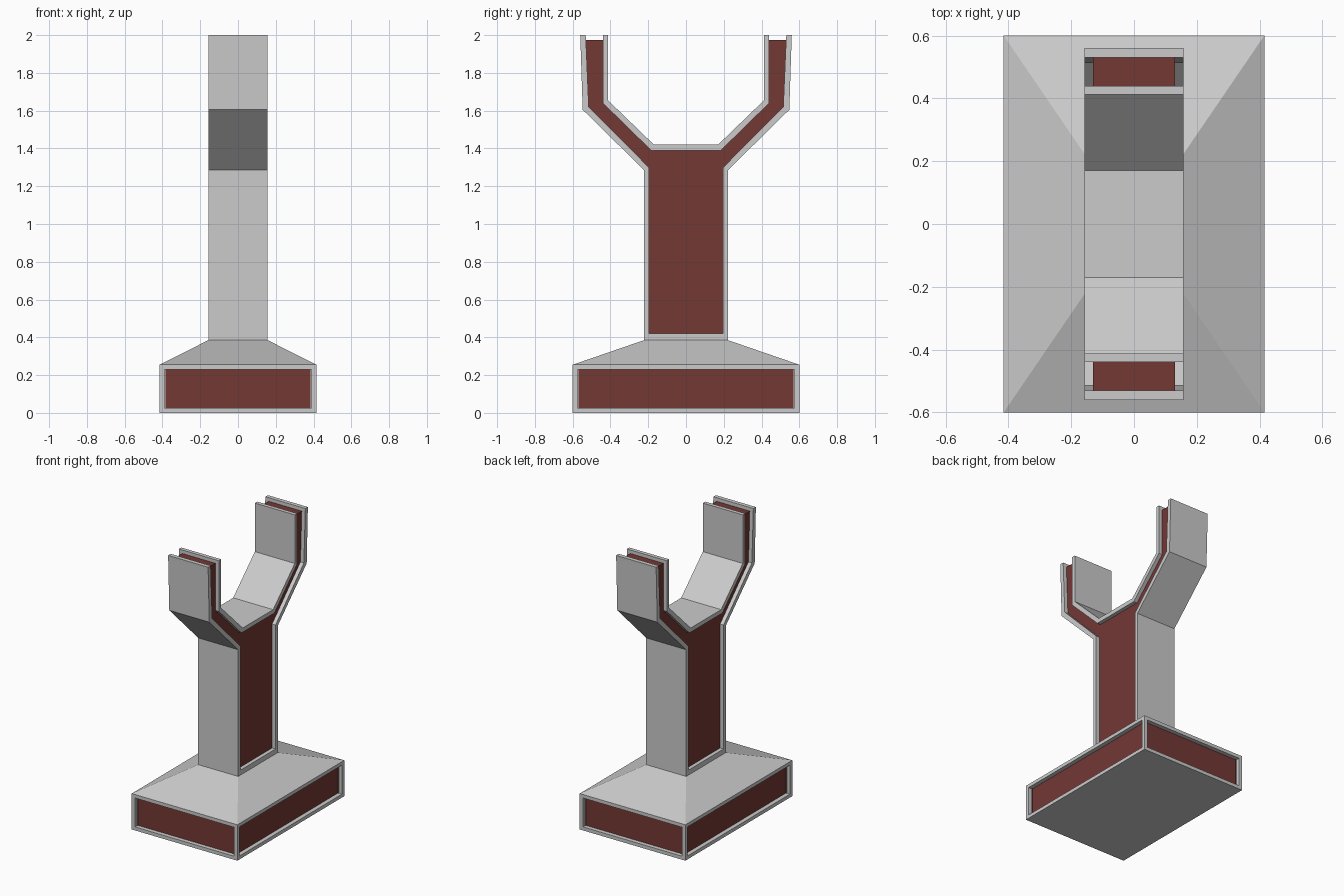
import bpy, bmesh

if "Cube" in bpy.data.objects:
    bpy.data.objects.remove(bpy.data.objects["Cube"])

red = bpy.data.materials.new("panel_red")
red.diffuse_color = (0.17, 0.04, 0.034, 1)
red.use_nodes = True
red.node_tree.nodes["Principled BSDF"].inputs["Base Color"].default_value = red.diffuse_color


def split_to_objects(bm, frame_name, panel_name):
    """Faces with material_index 1 become the red panel object, the rest the grey frame."""
    bmesh.ops.remove_doubles(bm, verts=bm.verts, dist=1e-5)
    bmesh.ops.recalc_face_normals(bm, faces=bm.faces)
    for name, keep in ((frame_name, 0), (panel_name, 1)):
        part = bm.copy()
        drop = [f for f in part.faces if f.material_index != keep]
        bmesh.ops.delete(part, geom=drop, context='FACES')
        for f in part.faces:
            f.material_index = 0
        mesh = bpy.data.meshes.new(name)
        part.to_mesh(mesh)
        part.free()
        obj = bpy.data.objects.new(name, mesh)
        bpy.context.collection.objects.link(obj)
        if keep:
            mesh.materials.append(red)
    bm.free()


def face(bm, pts, panel=0):
    f = bm.faces.new([bm.verts.new(p) for p in pts])
    f.material_index = panel
    return f


W, D = 0.157, 0.13   # half width of the frame and of the recessed core

# Base: box with sloped top and four recessed panels
bm = bmesh.new()
rings = [[bm.verts.new((sx * x, sy * y, z)) for sx, sy in ((-1, -1), (1, -1), (1, 1), (-1, 1))]
         for x, y, z in ((0.415, 0.6, 0), (0.415, 0.6, 0.255), (W, 0.222, 0.385))]
bm.faces.new(rings[0][::-1])
sides = []
for lo, hi in zip(rings, rings[1:]):
    for i in range(4):
        j = (i + 1) % 4
        f = bm.faces.new((lo[i], lo[j], hi[j], hi[i]))
        if lo is rings[0]:
            sides.append(f)
bm.normal_update()
bmesh.ops.inset_individual(bm, faces=sides, thickness=0.035)
bmesh.ops.inset_individual(bm, faces=sides, thickness=0, depth=-0.03)
for f in sides:
    f.material_index = 1
# keep the zero-thickness inset walls separate from the weld distance
split_to_objects(bm, "base_frame", "base_panels")

# Forked column: right half of each rim as (y, z), mirrored to the left
under_rim = [(0.222, 0.385), (0.222, 1.285), (0.547, 1.605), (0.559, 1.975), (0.56, 2)]
under_core = [(0.197, 0.42), (0.197, 1.3), (0.515, 1.62), (0.53, 1.975), (0.531, 2)]
upper_rim = [(0.17, 1.42), (0.413, 1.655), (0.413, 1.975), (0.413, 2)]
upper_core = [(0.185, 1.39), (0.44, 1.64), (0.44, 1.975), (0.44, 2)]


def mirrored(half):
    return [(-y, z) for y, z in reversed(half)] + half


def wall(bm, a, b, x0, x1):
    face(bm, [(x0, *a), (x1, *a), (x1, *b), (x0, *b)])


bm = bmesh.new()
for rim, core in ((under_rim, under_core), (upper_rim, upper_core)):
    rim, core = mirrored(rim), mirrored(core)
    n = len(rim)
    for i in range(n - 1):
        if rim[i][1] > 0.39 or rim[i + 1][1] > 0.39:
            wall(bm, rim[i], rim[i + 1], -W, W)
        for s in (-1, 1):
            face(bm, [(s * W, *rim[i]), (s * W, *rim[i + 1]),
                      (s * W, *core[i + 1]), (s * W, *core[i])])
            wall(bm, core[i], core[i + 1], s * D, s * W)
        if i in (0, n - 2):                       # lips above the core at the tips
            wall(bm, core[i], core[i + 1], -D, D)
    for i in (0, n - 1):                          # tip tops
        face(bm, [(-W, *rim[i]), (W, *rim[i]), (W, *core[i]),
                  (D, *core[i]), (-D, *core[i]), (-W, *core[i])])

# Red core: two side faces and the tip caps
outline = mirrored(under_core[:-1]) + mirrored(upper_core[:-1])[::-1]
for s in (-1, 1):
    face(bm, [(s * D, y, z) for y, z in outline], 1)
    ya, yb = s * under_core[-2][0], s * upper_core[-2][0]
    face(bm, [(-D, ya, 1.975), (D, ya, 1.975), (D, yb, 1.975), (-D, yb, 1.975)], 1)
split_to_objects(bm, "fork_frame", "fork_core")
